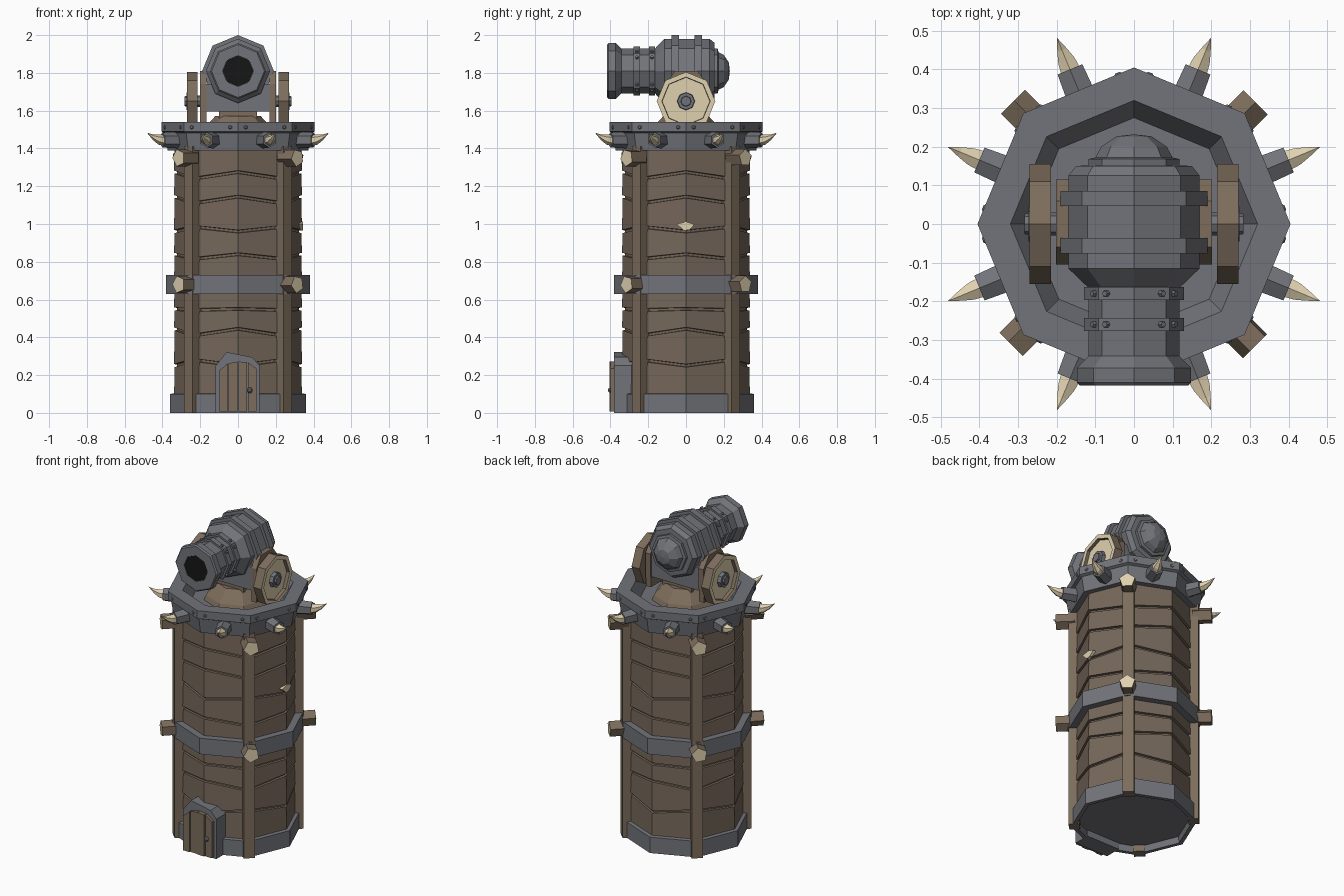
import bpy, bmesh, math
from mathutils import Matrix, Vector

if "Cube" in bpy.data.objects:
    bpy.data.objects.remove(bpy.data.objects["Cube"])

def mat(name, r, g, b):
    m = bpy.data.materials.new(name)
    m.diffuse_color = (r, g, b, 1)
    m.use_nodes = True
    m.node_tree.nodes["Principled BSDF"].inputs["Base Color"].default_value = m.diffuse_color
    return m

WOOD = mat("plank wood", 0.178, 0.135, 0.102)
BEAM = mat("beam wood", 0.205, 0.154, 0.108)
IRON = mat("grey iron", 0.170, 0.174, 0.194)
TAN = mat("cut wood and horn", 0.74, 0.63, 0.43)
BLACK = mat("black bore", 0.008, 0.008, 0.008)
T, R = Matrix.Translation, Matrix.Rotation
RX = R(-math.pi / 2, 4, 'X')   # local z -> +y
RY = R(math.pi / 2, 4, 'Y')    # local z -> +x

def finish(name, bm, mats):
    bmesh.ops.remove_doubles(bm, verts=bm.verts, dist=1e-5)
    bmesh.ops.recalc_face_normals(bm, faces=bm.faces)
    me = bpy.data.meshes.new(name)
    bm.to_mesh(me)
    bm.free()
    for m in mats:
        me.materials.append(m)
    ob = bpy.data.objects.new(name, me)
    bpy.context.collection.objects.link(ob)
    return ob

def lathe(name, prof, m, M=Matrix(), n=8, end=None, bend=None, twist=0.0, end_bands=()):
    """Spin (radius, height) points; 'end' colours the last cap and the listed bands."""
    bm = bmesh.new()
    rings = []
    for r, z in prof:
        ring = []
        for i in range(n):
            a = math.tau * i / n + twist
            p = Vector((r * math.cos(a), r * math.sin(a), z))
            if bend:
                p = bend(p, i)
            ring.append(bm.verts.new(M @ p))
        rings.append(ring)
    for k, (a, b) in enumerate(zip(rings, rings[1:])):
        for i in range(n):
            j = (i + 1) % n
            f = bm.faces.new((a[i], a[j], b[j], b[i]))
            f.material_index = int(k in end_bands)
    if prof[0][0] > 0:
        bm.faces.new(rings[0])
    if prof[-1][0] > 0:
        f = bm.faces.new(rings[-1])
        if end:
            f.material_index = 1
    return finish(name, bm, [m, end] if end else [m])

def prism(name, pts, depth, m, M):
    """Extrude a flat outline along local z."""
    bm = bmesh.new()
    lo = [bm.verts.new(M @ Vector((x, y, 0))) for x, y in pts]
    hi = [bm.verts.new(M @ Vector((x, y, depth))) for x, y in pts]
    bm.faces.new(lo)
    bm.faces.new(hi)
    for i in range(len(pts)):
        j = (i + 1) % len(pts)
        bm.faces.new((lo[i], lo[j], hi[j], hi[i]))
    return finish(name, bm, [m])

def box(name, lo, hi, m, M=Matrix()):
    (x0, y0, z0), (x1, y1, z1) = lo, hi
    return prism(name, [(x0, y0), (x1, y0), (x1, y1), (x0, y1)], z1 - z0, m, M @ T((0, 0, z0)))

# tower core and chevron plank courses: (corner height, offset at the axis edges)
lathe("tower_core", [(0.322, 0.08), (0.322, 1.45)], WOOD)
seams = [(0.07, 0), (0.28, -0.03), (0.41, 0.035), (0.545, 0.005), (0.69, 0),
         (0.815, 0.025), (0.985, -0.025), (1.11, 0.035), (1.24, 0.035), (1.42, 0)]
for k, ((z0, d0), (z1, d1)) in enumerate(zip(seams, seams[1:])):
    def chevron(p, i, d0=d0, d1=d1, mid=(z0 + z1) / 2):
        if i % 2 == 0:
            p.z += d0 if p.z < mid else d1
        return p
    lathe(f"plank_course_{k}", [(0.322, z0 + 0.006), (0.339, z0 + 0.008),
          (0.335, z1 - 0.008), (0.322, z1 - 0.006)], WOOD, bend=chevron)

# iron bands (the base is hollow underneath)
lathe("base_band", [(0.33, 0.04), (0.335, 0), (0.36, 0), (0.36, 0.1), (0.33, 0.105)], IRON)
lathe("middle_band", [(0.33, 0.63), (0.382, 0.63), (0.382, 0.73), (0.33, 0.73)], IRON)

# crown ring with sunken floor
lathe("crown", [(0.33, 1.39), (0.372, 1.39), (0.388, 1.482), (0.405, 1.49), (0.405, 1.54),
                (0.32, 1.54), (0.275, 1.47)], IRON)

# corner posts and pegs
for k in range(4):
    A = R(math.radians(45 + 90 * k), 4, 'Z')
    box(f"corner_post_{k}", (0.31, -0.032, 0.0), (0.372, 0.032, 1.41), BEAM, A)
    for z in (0.68, 1.35):
        lathe(f"peg_{k}_{z}", [(0.047, 0), (0.047, 0.11)], BEAM,
              A @ T((0.335, 0, z)) @ RY, n=5, end=TAN, twist=math.pi + 0.15 * k)

# horn spikes with iron sockets, and rim rivets
def curl(p, i):
    p.x -= 4.5 * p.z ** 2
    return p
for k in range(8):
    A = R(math.radians(22.5 + 45 * k), 4, 'Z')
    lathe(f"spike_socket_{k}", [(0.045, 0), (0.040, 0.093)], IRON, A @ T((0.34, 0, 1.445)) @ RY, n=6)
    lathe(f"horn_spike_{k}", [(0.03, 0), (0.026, 0.03), (0.015, 0.06), (0, 0.095)], TAN,
          A @ T((0.427, 0, 1.443)) @ RY, n=6, bend=curl)
    for s in (-0.11, 0.11):
        lathe(f"rim_rivet_{k}_{s}", [(0.012, 0), (0.007, 0.005)], IRON,
              A @ T((0.373, s, 1.512)) @ RY, n=6)

# wooden turntable
lathe("turntable", [(0.20, 1.465), (0.185, 1.50), (0.135, 1.555), (0.12, 1.572)], BEAM)

# cannon barrel, revolved along y
C = T((0, 0, 1.81)) @ RX
lathe("cannon_barrel", [(0.082, -0.30), (0.082, -0.418), (0.14, -0.418), (0.148, -0.41),
      (0.148, -0.372), (0.118, -0.342), (0.118, -0.165), (0.17, -0.115), (0.17, 0.125),
      (0.15, 0.15), (0.118, 0.152), (0.118, 0.168), (0.10, 0.172), (0.085, 0.20),
      (0.045, 0.227), (0, 0.232)], IRON, C)
lathe("cannon_bore", [(0.081, -0.4165), (0.081, -0.30)], BLACK, C)
for k, (y, w, r0, r) in enumerate([(-0.26, 0.034, 0.11, 0.13), (-0.18, 0.034, 0.11, 0.13),
                                   (-0.056, 0.04, 0.16, 0.19), (0.066, 0.04, 0.16, 0.19)]):
    lathe(f"barrel_hoop_{k}", [(r0, y - w / 2), (r, y - w / 2), (r, y + w / 2), (r0, y + w / 2)], IRON, C)
    if k < 2:   # rivets in pairs beside the diagonal edges
        for i in range(4):
            for s in (-10, 10):
                A = T((0, y, 1.81)) @ R(math.radians(45 + 90 * i + s), 4, 'Y')
                lathe(f"hoop_rivet_{k}_{i}_{s}", [(0.010, 0.115), (0.008, 0.133)], IRON, A, n=6)

# carriage: saddle, cheeks, wheels, hubs
box("saddle", (-0.175, -0.10, 1.595), (0.175, 0.105, 1.74), IRON)
box("carriage_bed", (-0.10, -0.09, 1.56), (0.10, 0.09, 1.60), BEAM)
lathe("axle", [(0.03, -0.24), (0.03, 0.24)], IRON, T((0, 0, 1.65)) @ RY)
cheek = [(-0.105, 1.53), (0.11, 1.53), (0.115, 1.74), (0.06, 1.81), (-0.06, 1.81), (-0.105, 1.74)]
YZ = Matrix(((0, 0, 1, 0), (1, 0, 0, 0), (0, 1, 0, 0), (0, 0, 0, 1)))   # outline in the yz plane
for side, s in (("right", 1), ("left", -1)):
    S = Matrix.Scale(s, 4, (1, 0, 0))
    prism(f"{side}_cheek", cheek, 0.035, BEAM, S @ T((0.167, 0, 0)) @ YZ)
    W = S @ T((0.215, 0, 1.65)) @ RY
    # tan rim face and recessed tan disc, brown tread and inner wall
    lathe(f"{side}_wheel", [(0.155, 0), (0.155, 0.055), (0.128, 0.055), (0.126, 0.035)], BEAM, W,
          end=TAN, end_bands=(1,))
    lathe(f"{side}_hub", [(0.048, 0.03), (0.045, 0.058), (0.028, 0.058), (0.026, 0.068)], IRON, W)

# door with arched iron frame, planks and knob
XZ = R(math.pi / 2, 4, 'X')    # outline in the xz plane, extruded towards -y
frame = [(-0.118, 0), (0.115, 0), (0.115, 0.25), (0.075, 0.295), (-0.06, 0.322), (-0.118, 0.25)]
prism("door_frame", frame, 0.105, IRON, T((0, -0.275, 0)) @ XZ)
tops = [0.225, 0.262, 0.272, 0.268, 0.235]
xs = [-0.1, -0.052, 0.0, 0.05, 0.1]
for k in range(4):
    x0, x1 = xs[k] + 0.002, xs[k + 1] - 0.002
    prism(f"door_plank_{k}", [(x0, 0.008), (x1, 0.008), (x1, tops[k + 1]), (x0, tops[k])],
          0.045 - 0.006 * (k % 2), BEAM, T((0, -0.36, 0)) @ XZ)
lathe("door_knob", [(0.013, 0), (0.016, 0.008), (0.008, 0.018)], IRON, T((0.062, -0.395, 0.12)) @ XZ, n=6)

# splintered chip on the right side
prism("wood_chip", [(-0.05, 1.0), (-0.01, 0.965), (0.02, 0.97), (0.045, 0.998), (0, 1.012)], 0.021,
      TAN, T((0.322, 0, 0)) @ YZ)
